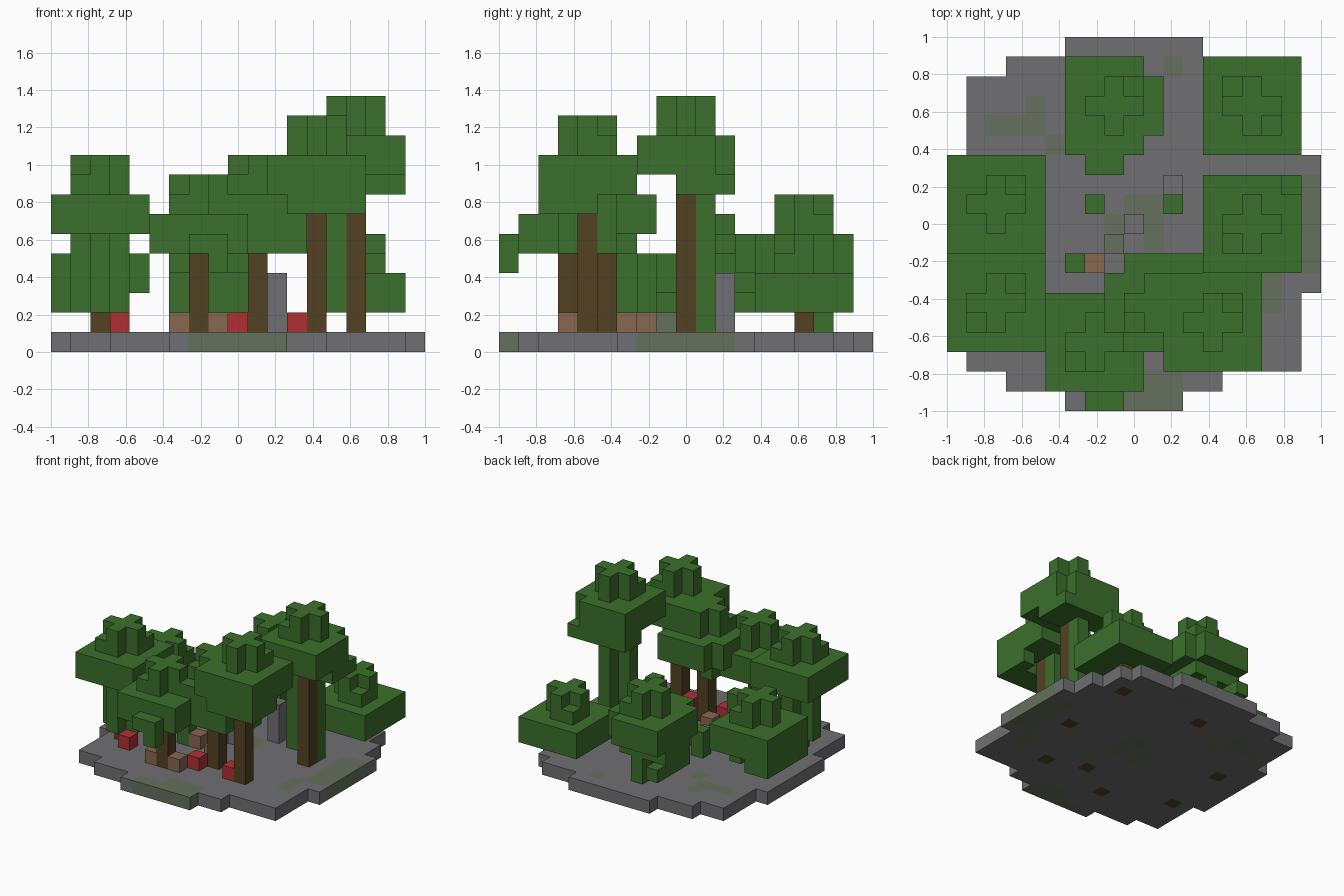
import bpy
import bmesh
from mathutils import Vector

if "Cube" in bpy.data.objects:
    bpy.data.objects.remove(bpy.data.objects["Cube"])

U = 2 / 19  # block size; the plot is 19 x 19 blocks


def material(name, r, g, b):
    m = bpy.data.materials.new(name)
    m.use_nodes = True
    m.diffuse_color = (r, g, b, 1)
    m.node_tree.nodes["Principled BSDF"].inputs["Base Color"].default_value = (r, g, b, 1)
    return m


LEAF = material("leaf green", .045, .162, .025)
STONE = material("stone grey", .162, .156, .165)
MOSS = material("mossy stone", .133, .162, .112)
BARK = material("dark bark", .084, .054, .016)
CLAY = material("light brown", .246, .138, .08)
RED = material("red", .434, .03, .034)


def box(i, j, k):
    """Block cells over inclusive ranges; a plain number means one cell."""
    span = [(a, a) if isinstance(a, int) else a for a in (i, j, k)]
    rx, ry, rz = [range(a, b + 1) for a, b in span]
    return {(x, y, z) for x in rx for y in ry for z in rz}


def blocks(name, cells, mats, rule=lambda c: 0):
    """Skin a set of block cells, leaving out the faces between neighbours."""
    bm = bmesh.new()
    verts = {}

    def vert(p):
        key = tuple(int(v) for v in p)
        if key not in verts:
            x, y, z = key
            verts[key] = bm.verts.new((x * U - 1, y * U - 1, z * U))
        return verts[key]

    for c in sorted(cells):
        for axis in range(3):
            for side in (0, 1):
                n = list(c)
                n[axis] += 2 * side - 1
                if tuple(n) in cells:
                    continue
                u, v, o = Vector((0, 0, 0)), Vector((0, 0, 0)), Vector(c)
                u[(axis + 1) % 3] = 1
                v[(axis + 2) % 3] = 1
                o[axis] += side
                ring = [o, o + u, o + u + v, o + v]
                if side == 0:
                    ring.reverse()
                f = bm.faces.new([vert(p) for p in ring])
                f.material_index = rule(c)
    me = bpy.data.meshes.new(name)
    bm.to_mesh(me)
    bm.free()
    for m in mats:
        me.materials.append(m)
    ob = bpy.data.objects.new(name, me)
    bpy.context.collection.objects.link(ob)
    return ob


def tree(name, i, j, top, missing=(), corners=(), extra=()):
    """Trunk plus canopy: cross-shaped crown over a two-layer square."""
    blocks(name + "_trunk", box(i, j, (0, top - 1)), [BARK])
    crown = (box((i - 1, i + 1), j, (top - 1, top))
             | box(i, (j - 1, j + 1), (top - 1, top)))
    for a, b in corners:
        crown |= box(i + a, j + b, top - 1)
    wide = box((i - 2, i + 2), (j - 2, j + 2), (top - 3, top - 2))
    for a, b in missing:
        wide -= box(i + a, j + b, (top - 3, top - 2))
    leaves = crown | wide
    for e in extra:
        leaves |= box(*e)
    leaves -= box(i, j, (0, top - 1))
    blocks(name + "_leaves", leaves, [LEAF])


# Trees: skirts and hanging vines are given as extra boxes
trees = {
    "back_tree": (8, 15, 7, [(2, 2), (2, -2)], [(1, 1)],
                  [((6, 9), (14, 16), 3), ((6, 9), 14, 2), (8, 16, (1, 2)),
                   ((7, 8), 12, (4, 5)), (6, (15, 17), 2)]),
    "back_right_tree": (15, 15, 5, [], [(-1, 1), (1, -1)], []),
    "left_tree": (2, 10, 6, [], [(1, 1)],
                  [((0, 3), 8, 2), ((0, 1), (9, 12), 2), (3, (9, 11), 2)]),
    "front_left_tree": (2, 5, 9, [], [(-1, -1), (1, 1)],
                        [((1, 3), 5, (2, 5)), (2, (4, 6), (2, 5))]),
    "tall_tree": (15, 9, 12, [(2, 2)], [(-1, -1)],
                  [((16, 17), (9, 11), 8), ((13, 15), (10, 11), 8),
                   (15, 10, (1, 8)), (14, 9, (2, 8))]),
    "front_right_tree": (13, 4, 11, [], [(1, 1)],
                         [((12, 15), (2, 3), 7), (15, 4, 7), (12, 4, (5, 7)),
                          (13, 5, (5, 7))]),
    "front_middle_tree": (10, 5, 9, [(-2, 2)], [(-1, -1)],
                          [((8, 12), 3, 5), (9, 6, 5)]),
    "front_tree": (7, 3, 8, [], [(1, 1), (-1, -1)],
                   [(7, 0, 5), (8, 0, (4, 5)), (6, 4, 4)]),
}
for tree_name, spec in trees.items():
    tree(tree_name, *spec)

# Round stone ground with mossy patches
rows = ([(6, 11), (3, 13)] + [(1, 17)] * 4 + [(0, 18)] * 7
        + [(1, 17)] * 2 + [(1, 16)] * 2 + [(3, 15), (6, 12)])
ground = set()
for j, row in enumerate(rows):
    ground |= box(row, j, 0)
for spec in trees.values():
    ground -= box(spec[0], spec[1], 0)
moss = set()
for i, j in [((2, 4), 14), (4, 15), (5, 13), (11, 17), (8, (8, 9)), (9, 10),
             (10, (8, 10)), ((7, 11), 0), ((9, 11), 1), ((17, 18), (7, 11)),
             (16, (5, 6))]:
    moss |= box(i, j, 0)
blocks("ground", ground, [STONE, MOSS], lambda c: int(c in moss))

# Stone pillar and low stones
blocks("stone_pillar", box(11, 11, (1, 3)), [STONE])
blocks("low_stone", box(9, 9, 1), [STONE])
blocks("mossy_stone", box(8, 8, 1), [MOSS])

# Small bushes near the clearing
blocks("clearing_bush", box(6, 7, (1, 4)), [LEAF])
blocks("small_bush", box(7, 10, (1, 2)), [LEAF])
blocks("hanging_leaf", box(11, 10, 5), [LEAF])

# Mushrooms
for n, (i, j) in enumerate([(6, 3), (8, 3), (7, 7), (9, 6)]):
    blocks(f"brown_mushroom_{n + 1}", box(i, j, 1), [CLAY])
for n, (i, j) in enumerate([(3, 4), (9, 4), (12, 4)]):
    blocks(f"red_mushroom_{n + 1}", box(i, j, 1), [RED])
